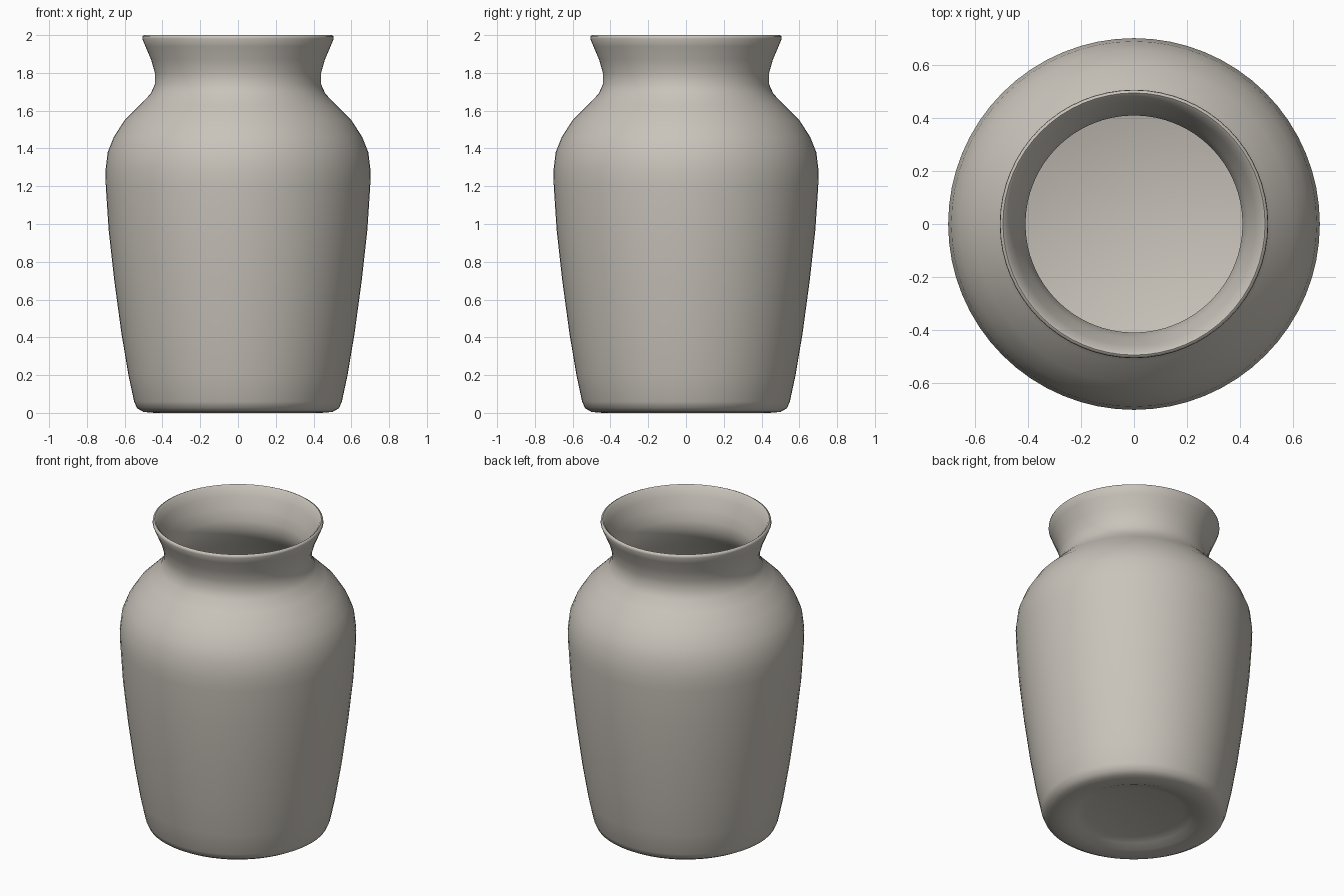
import bpy, bmesh, math

if "Cube" in bpy.data.objects:
    bpy.data.objects.remove(bpy.data.objects["Cube"])

# Glazed clay colour
clay = bpy.data.materials.new("warm grey clay")
clay.use_nodes = True
colour = (0.58, 0.545, 0.49, 1)
clay.diffuse_color = colour
clay.node_tree.nodes["Principled BSDF"].inputs["Base Color"].default_value = colour

# Radius and height, from the recessed foot up the outside to the lip
outside = [(0, .04), (.29, .04), (.34, .025), (.39, .005), (.44, 0), (.50, .005),
           (.535, .025), (.55, .06), (.58, .2), (.617, .42), (.655, .7),
           (.685, .97), (.70, 1.2), (.702, 1.28), (.69, 1.38), (.658, 1.46),
           (.60, 1.55), (.52, 1.63), (.462, 1.69), (.44, 1.74), (.44, 1.80),
           (.46, 1.87), (.49, 1.94), (.507, 1.982), (.505, 1.995)]
# From the lip down the inside to the floor
inside = [(.495, 2), (.483, 1.99), (.46, 1.94), (.43, 1.87), (.41, 1.80),
          (.41, 1.74), (.435, 1.68), (.50, 1.60), (.575, 1.52), (.63, 1.44),
          (.66, 1.36), (.67, 1.26), (.655, .97), (.625, .7), (.587, .42),
          (.55, .2), (.525, .11), (.48, .08), (0, .08)]


def lathe(name, profile, sides):
    """Spin a profile about the z axis into one closed body."""
    bm = bmesh.new()
    verts = [bm.verts.new((r, 0, z)) for r, z in profile]
    edges = [bm.edges.new(pair) for pair in zip(verts, verts[1:])]
    bmesh.ops.spin(bm, geom=verts + edges, cent=(0, 0, 0), axis=(0, 0, 1),
                   angle=2 * math.pi, steps=sides, use_merge=True)
    bmesh.ops.remove_doubles(bm, verts=bm.verts, dist=0.0005)
    bmesh.ops.recalc_face_normals(bm, faces=bm.faces)
    mesh = bpy.data.meshes.new(name)
    bm.to_mesh(mesh)
    bm.free()
    obj = bpy.data.objects.new(name, mesh)
    bpy.context.collection.objects.link(obj)
    mesh.materials.append(clay)
    return obj


vase = lathe("vase", outside + inside, 64)
bpy.context.view_layer.objects.active = vase
vase.select_set(True)
bpy.ops.object.shade_smooth_by_angle(angle=math.radians(60))
